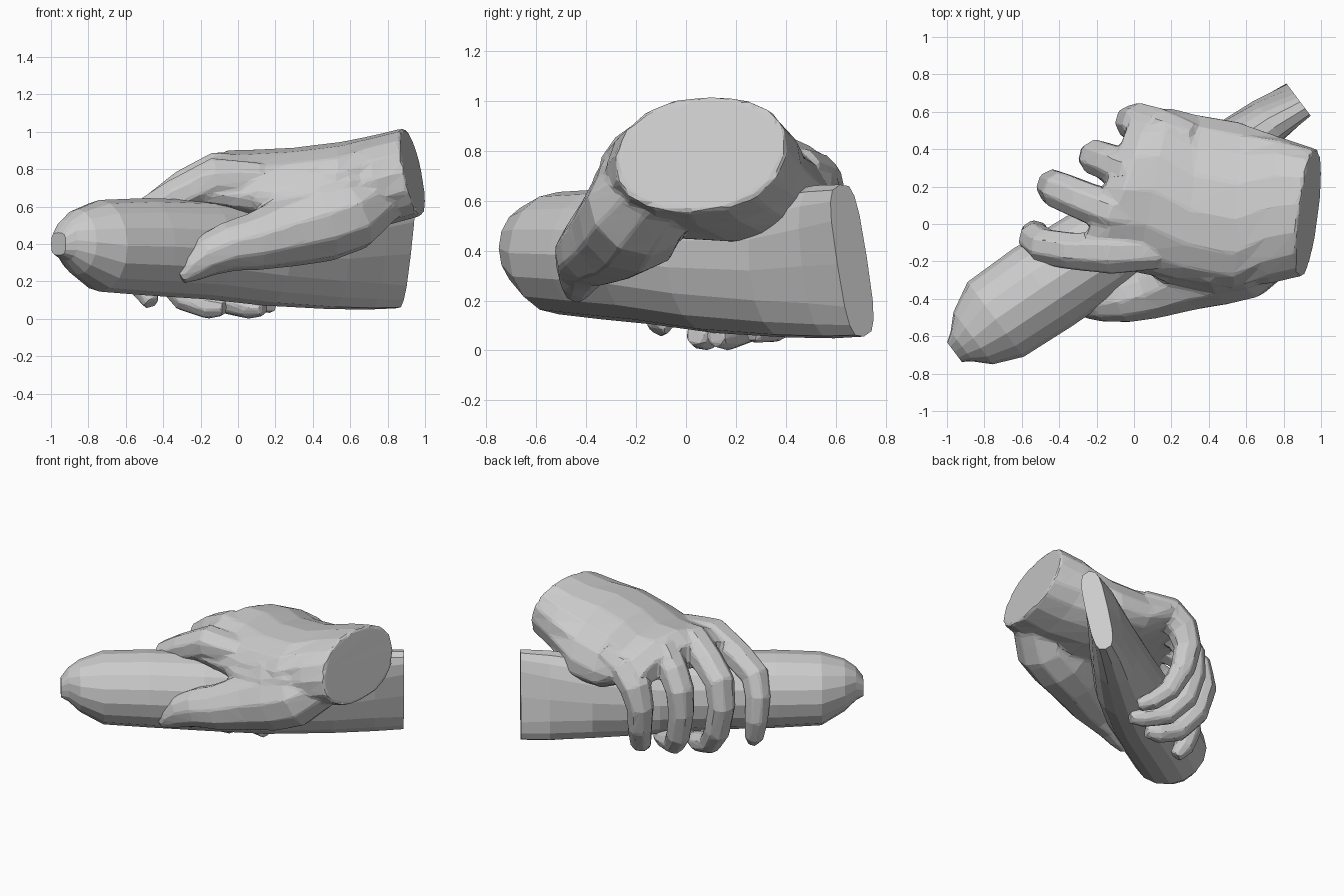
import bpy, bmesh
from math import sin, cos, pi, radians
from mathutils import Vector


def make_loft(name, rings):
    """Skin a list of equal-length vertex rings and cap both ends."""
    bm = bmesh.new()
    loops = [[bm.verts.new(p) for p in ring] for ring in rings]
    n = len(loops[0])
    for a, b in zip(loops, loops[1:]):
        for i in range(n):
            j = (i + 1) % n
            bm.faces.new((a[i], a[j], b[j], b[i]))
    bm.faces.new(loops[0][::-1])
    bm.faces.new(loops[-1])
    bmesh.ops.recalc_face_normals(bm, faces=bm.faces)
    mesh = bpy.data.meshes.new(name)
    bm.to_mesh(mesh)
    bm.free()
    obj = bpy.data.objects.new(name, mesh)
    bpy.context.collection.objects.link(obj)
    return obj


def oval(center, side, up, w, h, sides, power=1.0, start=0.0):
    """Superellipse ring; power below 1 makes it boxier."""
    ring = []
    for i in range(sides):
        a = start + 2 * pi * i / sides
        c, s = cos(a), sin(a)
        c = abs(c) ** power * (1 if c > 0 else -1)
        s = abs(s) ** power * (1 if s > 0 else -1)
        ring.append(Vector(center) + side * (w * c) + up * (h * s))
    return ring


def make_digit(name, path, sides=8):
    """Tapered tube along (x, y, z, radius) points with a transported frame."""
    pts = [Vector(p[:3]) for p in path]
    rings, normal, last = [], None, None
    for i, p in enumerate(pts):
        t = (pts[min(i + 1, len(pts) - 1)] - pts[max(i - 1, 0)]).normalized()
        if normal is None:
            normal = Vector((0, 0, 1)).cross(t).normalized()
        else:
            normal = last.rotation_difference(t) @ normal
        last = t
        r = path[i][3]
        rings.append(oval(p, normal, t.cross(normal), r, r, sides, start=pi / sides))
    return make_loft(name, rings)


# Squeezed tube: round body flattening to a slightly rolled crimped end
side, up = Vector((-0.6, 0.8, 0)), Vector((0, 0, 1))
tube_sections = [  # x, y, z, half width, half height, roll, squareness
    (-0.96, -0.685, 0.40, 0.065, 0.06, 0, 0.6),
    (-0.92, -0.655, 0.42, 0.10, 0.11, 0, 0.8),
    (-0.86, -0.61, 0.41, 0.175, 0.175, 0, 1),
    (-0.74, -0.51, 0.39, 0.25, 0.245, 0, 1),
    (-0.49, -0.34, 0.385, 0.26, 0.26, 0, 1),
    (-0.18, -0.14, 0.37, 0.25, 0.265, 0, 1),
    (0.15, 0.10, 0.345, 0.22, 0.275, 3, 1),
    (0.50, 0.38, 0.34, 0.16, 0.29, 7, 0.9),
    (0.72, 0.555, 0.355, 0.115, 0.31, 9, 0.75),
    (0.88, 0.665, 0.36, 0.075, 0.31, 11, 0.6),
]
rings = []
for x, y, z, w, h, roll, power in tube_sections:
    r = radians(roll)
    rings.append(oval((x, y, z), side * cos(r) + up * sin(r),
                      up * cos(r) - side * sin(r), w, h, 16, power))
make_loft("squeezed_tube", rings)

# Wrist and back of the hand: sheared ovals from the cut wrist to the knuckles
palm_sections = [  # x, y, z, half width, half height, x by y, x by z, y by z, bow
    (0.935, 0.06, 0.785, 0.34, 0.235, 0.14, -0.20, 0.2, 0.0),
    (0.76, 0.07, 0.74, 0.39, 0.24, 0.10, -0.15, 0.1, 0.0),
    (0.55, 0.10, 0.69, 0.44, 0.255, 0.05, 0.0, -0.3, 0.03),
    (0.30, 0.14, 0.69, 0.44, 0.225, 0.10, 0.0, -0.3, 0.05),
    (0.10, 0.18, 0.735, 0.44, 0.17, 0.20, 0.0, 0.0, 0.08),
    (-0.06, 0.18, 0.765, 0.425, 0.135, 0.34, 0.0, 0.0, 0.10),
    (-0.16, 0.19, 0.735, 0.38, 0.09, 0.38, 0.0, 0.0, 0.08),
]
rings = []
for x, y, z, w, h, ky, kz, yz, bow in palm_sections:
    ring = oval((x, y, z), Vector((0, 1, 0)), up, w, h, 16, 0.9)
    for p in ring:
        dy, dz = p.y - y, p.z - z
        p.x += ky * dy + kz * dz
        p.y += yz * dz
        p.z -= bow * (dy / w) ** 2
    rings.append(ring)
hand_parts = [make_loft("gripping_hand", rings)]

# Fingers: over the tube, down its back side and curled underneath
fingers = {
    "index_finger": [(0.12, -0.15, 0.74, 0.10), (-0.12, -0.155, 0.75, 0.12),
                     (-0.33, -0.145, 0.65, 0.105), (-0.48, -0.12, 0.56, 0.10),
                     (-0.53, -0.08, 0.44, 0.09), (-0.53, -0.06, 0.28, 0.083),
                     (-0.50, -0.08, 0.15, 0.07), (-0.46, -0.12, 0.08, 0.045)],
    "middle_finger": [(0.12, 0.05, 0.78, 0.10), (-0.11, 0.06, 0.78, 0.12),
                      (-0.27, 0.125, 0.70, 0.11), (-0.40, 0.18, 0.61, 0.105),
                      (-0.43, 0.20, 0.45, 0.095), (-0.38, 0.18, 0.25, 0.09),
                      (-0.28, 0.12, 0.11, 0.078), (-0.15, 0.07, 0.065, 0.072),
                      (-0.07, 0.04, 0.06, 0.045)],
    "ring_finger": [(0.15, 0.27, 0.77, 0.10), (-0.03, 0.28, 0.76, 0.12),
                    (-0.13, 0.33, 0.67, 0.105), (-0.20, 0.355, 0.56, 0.10),
                    (-0.21, 0.355, 0.40, 0.09), (-0.17, 0.33, 0.22, 0.085),
                    (-0.08, 0.25, 0.10, 0.075), (0.06, 0.16, 0.065, 0.068),
                    (0.14, 0.12, 0.055, 0.045)],
    "little_finger": [(0.30, 0.44, 0.71, 0.11), (0.12, 0.51, 0.68, 0.12),
                      (0.03, 0.54, 0.59, 0.11), (-0.01, 0.545, 0.46, 0.095),
                      (0.01, 0.52, 0.30, 0.085), (0.06, 0.44, 0.15, 0.075),
                      (0.12, 0.34, 0.09, 0.065), (0.18, 0.26, 0.07, 0.045)],
}
hand_parts += [make_digit(name, path) for name, path in fingers.items()]

# Thumb with its fleshy base along the front of the tube
hand_parts.append(make_digit("thumb", [
    (0.80, -0.08, 0.70, 0.16), (0.60, -0.19, 0.57, 0.215), (0.45, -0.22, 0.52, 0.22),
    (0.28, -0.275, 0.47, 0.195), (0.08, -0.36, 0.41, 0.155), (-0.05, -0.395, 0.385, 0.135),
    (-0.17, -0.41, 0.335, 0.115), (-0.25, -0.43, 0.27, 0.08), (-0.31, -0.445, 0.22, 0.04)], 10))

# Web of skin between thumb base and index knuckle
hand_parts.append(make_digit("thumb_web", [
    (0.75, -0.08, 0.72, 0.18), (0.56, -0.14, 0.67, 0.22), (0.40, -0.18, 0.64, 0.20),
    (0.28, -0.20, 0.63, 0.15), (0.17, -0.21, 0.64, 0.11), (0.08, -0.21, 0.66, 0.06)], 10))

# Fuse the hand into one skin, then reduce it to large flat facets
for obj in hand_parts:
    obj.select_set(True)
bpy.context.view_layer.objects.active = hand_parts[0]
bpy.ops.object.join()
hand = hand_parts[0]
fuse = hand.modifiers.new("fuse", 'REMESH')
fuse.mode, fuse.voxel_size = 'VOXEL', 0.014
relax = hand.modifiers.new("relax", 'SMOOTH')
relax.factor, relax.iterations = 0.5, 4
facets = hand.modifiers.new("facets", 'DECIMATE')
facets.ratio = 0.04
